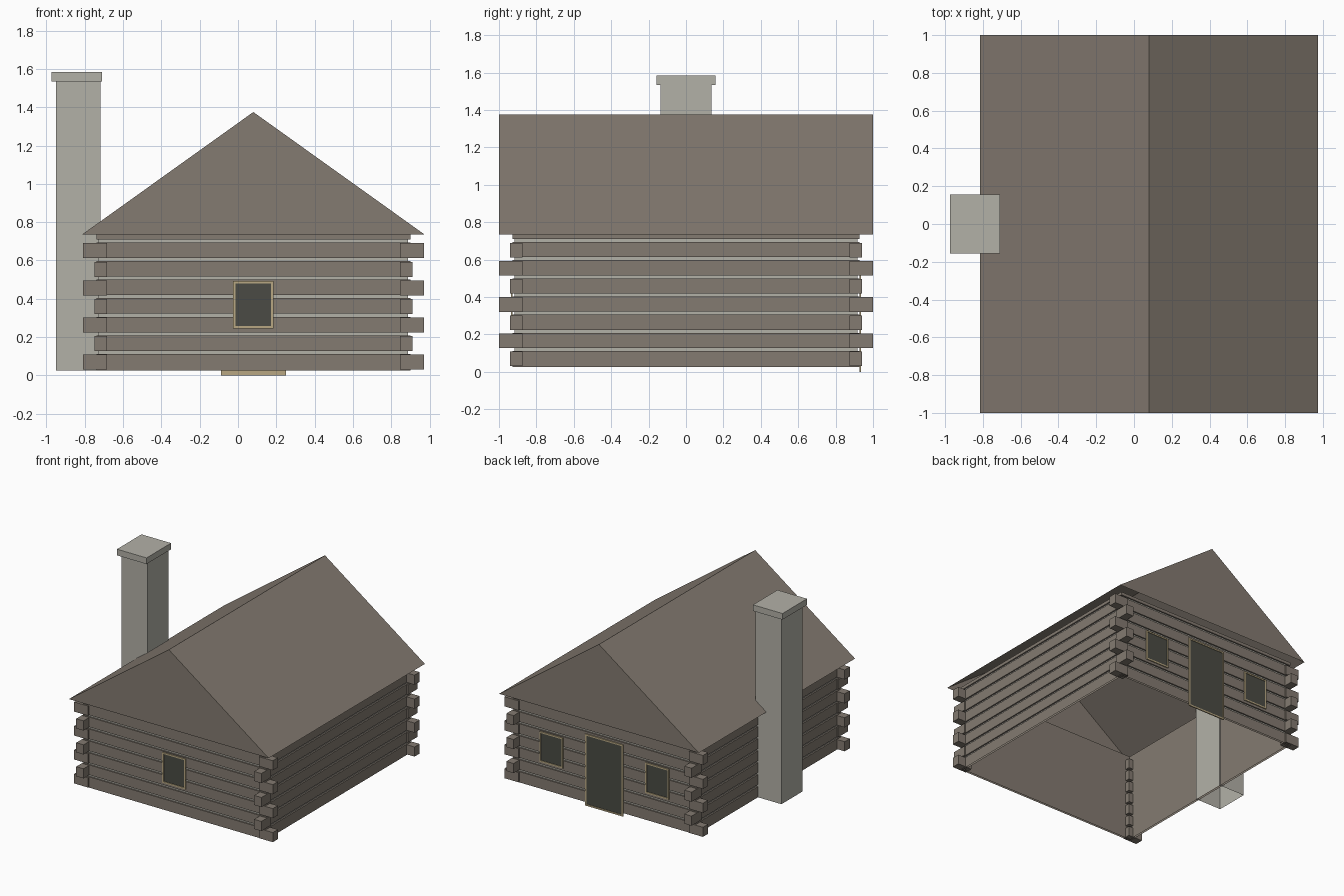
import bpy, bmesh
from mathutils import Vector

cube = bpy.data.objects.get("Cube")
if cube:
    bpy.data.objects.remove(cube, do_unlink=True)


def material(name, rgb):
    m = bpy.data.materials.new(name)
    m.use_nodes = True
    m.diffuse_color = (*rgb, 1)
    bsdf = m.node_tree.nodes["Principled BSDF"]
    bsdf.inputs["Base Color"].default_value = (*rgb, 1)
    bsdf.inputs["Roughness"].default_value = 0.9
    return m


WOOD = material("brown wood", (0.23, 0.197, 0.164))
STONE = material("pale stone", (0.45, 0.44, 0.39))
TRIM = material("tan trim", (0.48, 0.39, 0.225))
GLASS = material("dark pane", (0.069, 0.07, 0.058))

CX = 0.08                # centre line of the house
HX, HY = 0.82, 0.928     # half size of the log faces
BASE, EAVE = 0.025, 0.735
PITCH = 0.097            # height of one log course
COURSES = 7


def finish(name, bm, *mats):
    mesh = bpy.data.meshes.new(name)
    bm.to_mesh(mesh)
    bm.free()
    for m in mats:
        mesh.materials.append(m)
    obj = bpy.data.objects.new(name, mesh)
    bpy.context.collection.objects.link(obj)
    return obj


def add_box(bm, lo, hi):
    lo, hi = Vector(lo), Vector(hi)
    verts = bmesh.ops.create_cube(bm, size=1)["verts"]
    for v in verts:
        v.co = (lo + hi) / 2 + v.co * (hi - lo)
    return verts


def add_bands(bm, profile):
    """Sweep (inset, z) profile points round the house, open above and below."""
    rings = []
    for inset, z in profile:
        x, y = HX - inset, HY - inset
        rings.append([bm.verts.new((CX + sx * x, sy * y, z))
                      for sx, sy in ((-1, -1), (1, -1), (1, 1), (-1, 1))])
    bands = []
    for a, b in zip(rings, rings[1:]):
        bands.append([bm.faces.new((a[i], a[(i + 1) % 4], b[(i + 1) % 4], b[i]))
                      for i in range(4)])
    return bands


# Log walls with recessed pale chinking between the courses
recess = 0.012
profile = [(0, BASE)]
for i in range(COURSES):
    mid = 0.12 + i * PITCH
    low, high = mid - 0.008, mid + 0.008
    profile += [(0, low), (recess, low), (recess, high), (0, high)]
profile.append((0, EAVE))
bm = bmesh.new()
for k, faces in enumerate(add_bands(bm, profile)):
    for f in faces:
        f.material_index = 1 if k % 4 == 2 else 0
finish("log_walls", bm, WOOD, STONE)

# Plain inner lining
bm = bmesh.new()
add_bands(bm, [(0.016, BASE), (0.016, EAVE)])
finish("wall_lining", bm, WOOD)

# Crossed log ends, alternating direction with each course
bm = bmesh.new()
for i in range(COURSES):
    z = 0.03 + i * PITCH
    reach_x, reach_y = (0.89, 0.94) if i % 2 == 0 else (0.83, 1.0)
    for sx in (-1, 1):
        for sy in (-1, 1):
            xs = sorted((CX + sx * 0.765, CX + sx * reach_x))
            ys = sorted((sy * 0.875, sy * reach_y))
            add_box(bm, (xs[0], ys[0], z), (xs[1], ys[1], z + 0.078))
finish("log_ends", bm, WOOD)

# Gabled roof shell, open underneath
bm = bmesh.new()
front, back = [[bm.verts.new((CX + x, y, z))
                for x, z in ((-0.895, EAVE), (0.895, EAVE), (0, 1.375))]
               for y in (-1, 1)]
bm.faces.new(front)
bm.faces.new(back[::-1])
bm.faces.new((front[1], back[1], back[2], front[2]))
bm.faces.new((front[2], back[2], back[0], front[0]))
finish("roof", bm, WOOD)

# Chimney stack, open at the foot, with a wider cap
bm = bmesh.new()
add_box(bm, (-0.95, -0.135, BASE), (-0.717, 0.135, 1.535))
bm.normal_update()
bmesh.ops.delete(bm, geom=[f for f in bm.faces if f.normal.z < -0.9],
                 context="FACES_ONLY")
finish("chimney_stack", bm, STONE)
bm = bmesh.new()
add_box(bm, (-0.975, -0.157, 1.535), (-0.71, 0.157, 1.585))
finish("chimney_cap", bm, STONE)


def opening(name, x, side, width, z0, z1):
    """Framed plate on the front (side -1) or back (side 1) wall."""
    bm = bmesh.new()
    ys = sorted((side * (HY - 0.001), side * (HY + 0.008)))
    add_box(bm, (x - width / 2, ys[0], z0), (x + width / 2, ys[1], z1))
    bm.normal_update()
    pane = [f for f in bm.faces if f.normal.y * side > 0.9]
    bmesh.ops.inset_region(bm, faces=pane, thickness=0.017, depth=0)
    bmesh.ops.inset_region(bm, faces=pane, thickness=0.001, depth=-0.004)
    for f in pane:
        f.material_index = 1
    finish(name, bm, TRIM, GLASS)


# Windows and door
opening("front_window", CX, -1, 0.21, 0.245, 0.492)
opening("back_window_left", CX + 0.475, 1, 0.21, 0.245, 0.492)
opening("back_window_right", CX - 0.475, 1, 0.21, 0.245, 0.492)
opening("back_door", CX, 1, 0.34, 0, 0.58)
